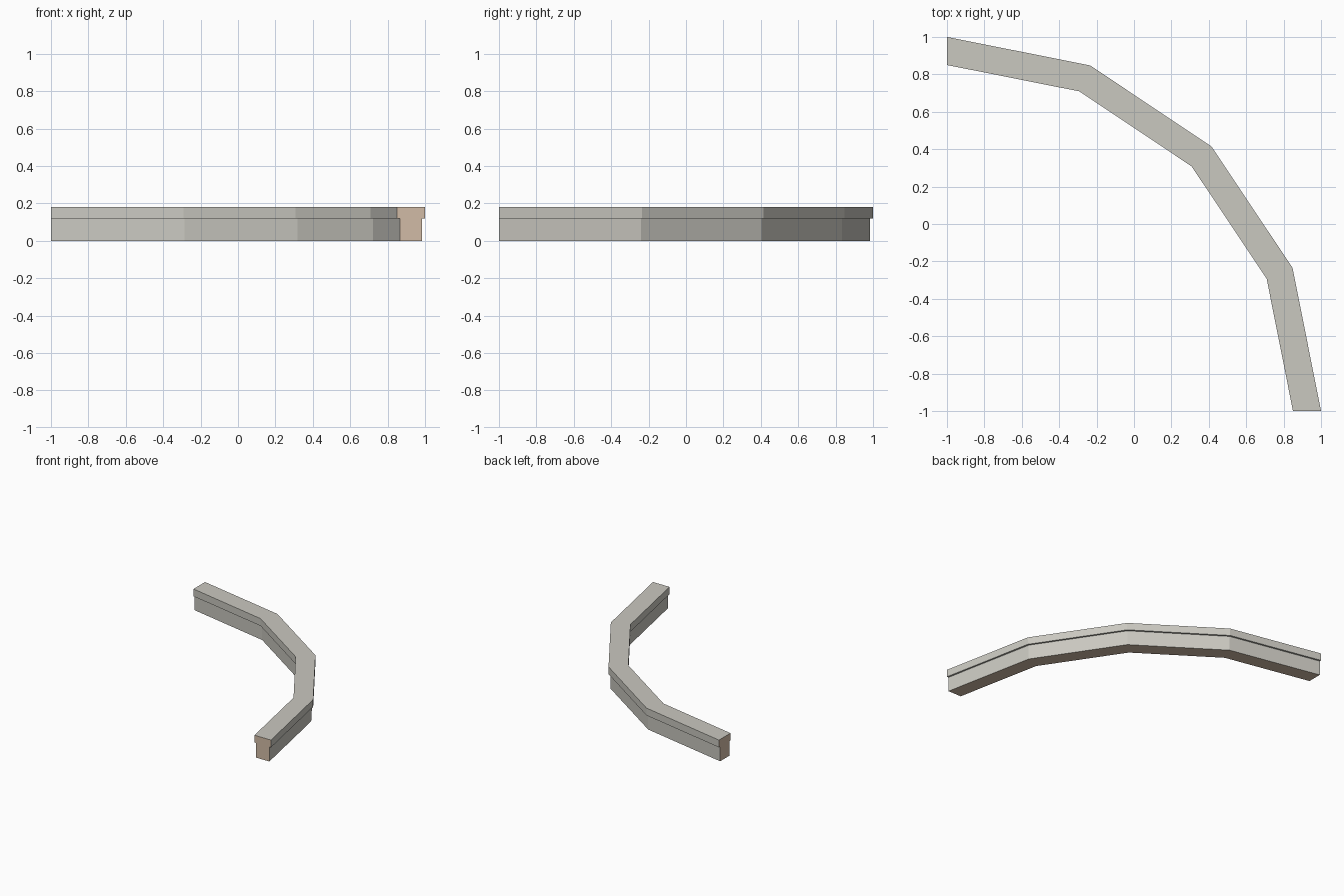
import bpy
import bmesh
from math import cos, sin, pi

default_cube = bpy.data.objects.get("Cube")
if default_cube:
    bpy.data.objects.remove(default_cube, do_unlink=True)


def make_material(name, rgb):
    mat = bpy.data.materials.new(name)
    mat.use_nodes = True
    colour = (*rgb, 1.0)
    mat.diffuse_color = colour
    mat.node_tree.nodes["Principled BSDF"].inputs["Base Color"].default_value = colour
    return mat


stone = make_material("pale_grey_stone", (0.59, 0.58, 0.53))
tan = make_material("tan_core", (0.64, 0.50, 0.38))

# Wall section as (radius, height): narrow wall under an overhanging coping
OUTER, INNER, LIP, COPING_Z, TOP_Z = 2.0, 1.85, 0.015, 0.12, 0.18
section = [
    (INNER + LIP, 0), (OUTER - LIP, 0),
    (OUTER - LIP, COPING_Z), (OUTER, COPING_Z),
    (OUTER, TOP_Z), (INNER, TOP_Z),
    (INNER, COPING_Z), (INNER + LIP, COPING_Z),
]
SEGMENTS = 4

# Sweep the section through a quarter turn about the corner (-1, -1)
bm = bmesh.new()
rings = []
for i in range(SEGMENTS + 1):
    a = i * pi / 2 / SEGMENTS
    rings.append([bm.verts.new((r * cos(a) - 1, r * sin(a) - 1, z)) for r, z in section])

for near, far in zip(rings, rings[1:]):
    for j in range(len(section)):
        k = (j + 1) % len(section)
        bm.faces.new((near[j], near[k], far[k], far[j]))

# Cut ends and the underside show the tan core
end_caps = [bm.faces.new(rings[0]), bm.faces.new(rings[-1])]
bmesh.ops.recalc_face_normals(bm, faces=bm.faces)
for face in bm.faces:
    underside = all(v.co.z < 0.001 for v in face.verts)
    face.material_index = int(face in end_caps or underside)

mesh = bpy.data.meshes.new("curved_wall")
bm.to_mesh(mesh)
bm.free()
mesh.materials.append(stone)
mesh.materials.append(tan)
wall = bpy.data.objects.new("curved_wall", mesh)
bpy.context.collection.objects.link(wall)
